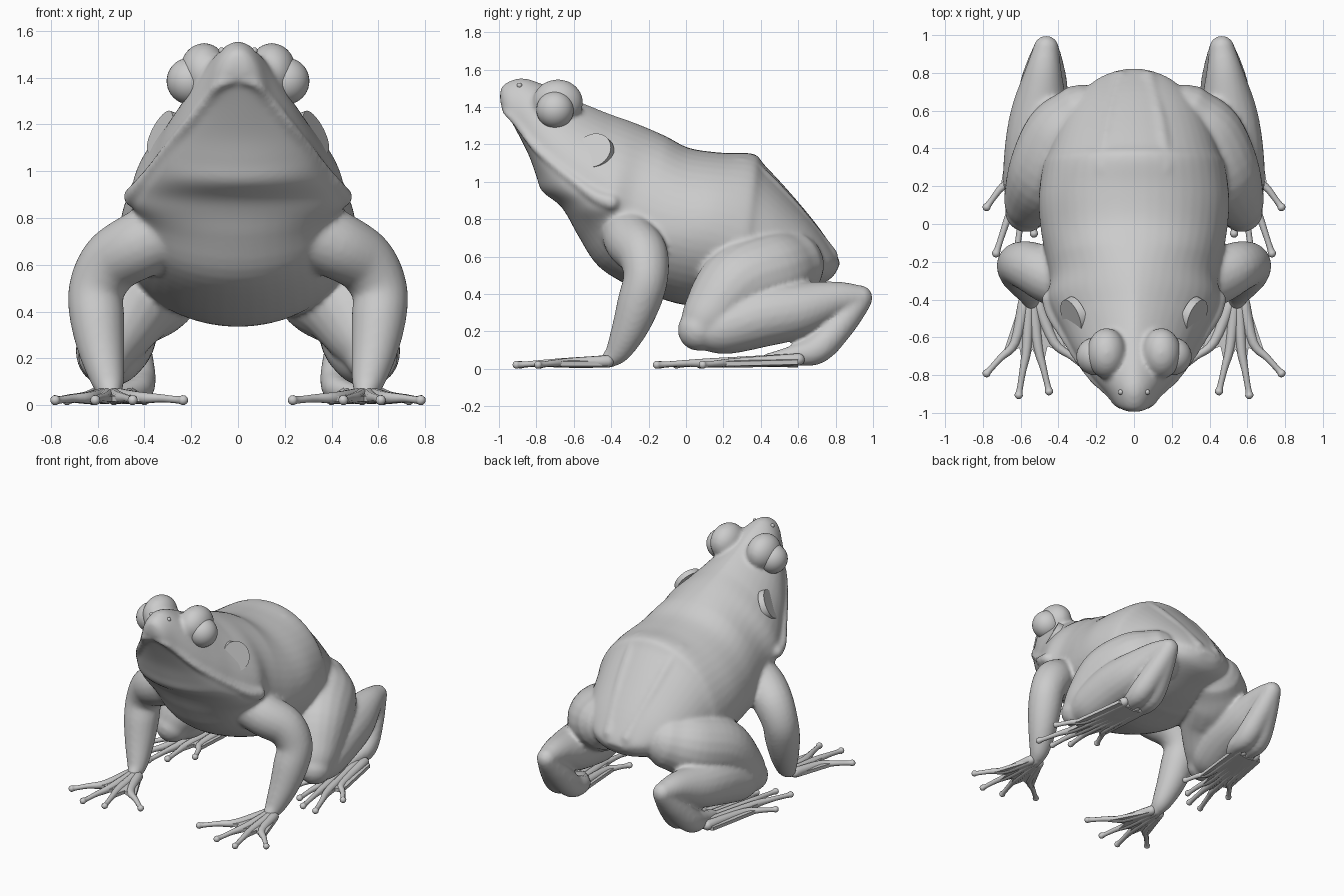
import bpy, bmesh, math
from mathutils import Vector, Matrix

if "Cube" in bpy.data.objects:
    bpy.data.objects.remove(bpy.data.objects["Cube"])


def finish(name, bm, mirror=True, angle=50):
    bmesh.ops.recalc_face_normals(bm, faces=bm.faces[:])
    me = bpy.data.meshes.new(name)
    bm.to_mesh(me)
    bm.free()
    ob = bpy.data.objects.new(name, me)
    bpy.context.collection.objects.link(ob)
    if mirror:
        ob.modifiers.new("mirror", 'MIRROR').use_clip = False
    bpy.ops.object.select_all(action='DESELECT')
    ob.select_set(True)
    bpy.context.view_layer.objects.active = ob
    bpy.ops.object.shade_smooth_by_angle(angle=math.radians(angle))
    return ob


def spline(rows, n):
    """Catmull-Rom through rows of numbers."""
    out = []
    for i in range(len(rows) - 1):
        p0, p1, p2 = rows[max(i - 1, 0)], rows[i], rows[i + 1]
        p3 = rows[min(i + 2, len(rows) - 1)]
        for k in range(n):
            t = k / n
            out.append([0.5 * (2*b + (c - a)*t + (2*a - 5*b + 4*c - d)*t*t + (3*b - a - 3*c + d)*t**3)
                        for a, b, c, d in zip(p0, p1, p2, p3)])
    return out + [list(rows[-1])]


def loft(bm, rings):
    vs = [[bm.verts.new(p) for p in r] for r in rings]
    n = len(vs[0])
    for a, b in zip(vs, vs[1:]):
        for i in range(n):
            bm.faces.new((a[i], a[(i + 1) % n], b[(i + 1) % n], b[i]))
    bm.faces.new(vs[0])
    bm.faces.new(vs[-1])


def tube(bm, rows, sides=20, n=5):
    """Round limb through (x, y, z, radius) rows, with domed ends."""
    pts = spline(rows, n)
    c = [Vector(p[:3]) for p in pts]
    rad = [p[3] for p in pts]
    d0, d1 = (c[0] - c[1]).normalized(), (c[-1] - c[-2]).normalized()
    caps = [(math.sin(a), math.cos(a)) for a in (0.4, 0.8, 1.15, 1.45)]
    c0, r0, c1, r1 = c[0], rad[0], c[-1], rad[-1]
    c = [c0 + d0*r0*s for s, _ in caps[::-1]] + c + [c1 + d1*r1*s for s, _ in caps]
    rad = [r0*k for _, k in caps[::-1]] + rad + [r1*k for _, k in caps]
    rings, u = [], Vector((0.3, 0.2, 1))
    for i in range(len(c)):
        t = (c[min(i + 1, len(c) - 1)] - c[max(i - 1, 0)]).normalized()
        u = (u - t*u.dot(t)).normalized()
        v = t.cross(u)
        rings.append([c[i] + rad[i]*(u*math.cos(a) + v*math.sin(a))
                      for a in (2*math.pi*k/sides for k in range(sides))])
    loft(bm, rings)


def ball(bm, loc, radii):
    m = Matrix.Translation(loc) @ Matrix.Diagonal((*radii, 1))
    bmesh.ops.create_uvsphere(bm, u_segments=32, v_segments=20, radius=1, matrix=m)


body = bmesh.new()
# front leg
tube(body, [(.28, -.31, .75, .15), (.42, -.29, .685, .145), (.54, -.23, .61, .135),
            (.605, -.215, .49, .12), (.60, -.25, .36, .116), (.58, -.30, .22, .097),
            (.555, -.36, .10, .07), (.545, -.41, .05, .047)])
# thigh, shin, and a broad ankle made of two strands
tube(body, [(.28, .55, .55, .19), (.37, .45, .51, .22), (.46, .27, .445, .21),
            (.54, .13, .29, .155), (.57, .07, .21, .115)])
tube(body, [(.57, .09, .20, .105), (.55, .20, .22, .145), (.52, .40, .28, .165),
            (.50, .60, .315, .15), (.48, .80, .37, .10), (.465, .93, .38, .068)])
for x in (.43, .53):
    tube(body, [(.465, .92, .36, .07), (.465*.5 + x*.5, .82, .23, .08), (x, .70, .105, .08),
                (x, .57, .07, .055), (.53, .43, .045, .035)])
# lip, back ridge and upper eyelid
tube(body, [(.02, -.97, 1.39, .018), (.08, -.955, 1.37, .022), (.13, -.90, 1.31, .022),
            (.225, -.81, 1.19, .022), (.31, -.69, 1.08, .024), (.37, -.59, 1.00, .026),
            (.43, -.48, .92, .035), (.445, -.40, .89, .045)])
tube(body, [(.17, .02, 1.11, .03), (.17, .2, 1.08, .035), (.16, .34, 1.075, .045),
            (.13, .55, .875, .045), (.07, .76, .60, .055)])
ball(body, (.145, -.685, 1.425), (.105, .135, .123))
# mirror the limbs, then add the trunk
dup = bmesh.ops.duplicate(body, geom=body.verts[:] + body.edges[:] + body.faces[:])
for v in dup["geom"]:
    if isinstance(v, bmesh.types.BMVert):
        v.co.x *= -1

# trunk stations: top (y, z), side (x, y, z), bottom (y, z)
stations = [
    (-.995, 1.47, .03, -.995, 1.43, -.985, 1.40),
    (-.975, 1.52, .09, -.965, 1.38, -.955, 1.36),
    (-.88, 1.555, .145, -.90, 1.31, -.90, 1.26),
    (-.76, 1.52, .235, -.80, 1.19, -.84, 1.14),
    (-.62, 1.45, .315, -.69, 1.08, -.80, 1.03),
    (-.50, 1.40, .37, -.59, 1.00, -.77, .95),
    (-.40, 1.36, .43, -.48, .92, -.68, .88),
    (-.30, 1.325, .46, -.40, .87, -.63, .81),
    (-.20, 1.285, .445, -.30, .84, -.57, .70),
    (-.10, 1.24, .46, -.20, .80, -.46, .54),
    (.02, 1.18, .49, -.05, .76, -.25, .42),
    (.20, 1.155, .505, .12, .74, .00, .34),
    (.36, 1.15, .485, .30, .68, .25, .345),
    (.42, 1.09, .46, .36, .66, .32, .355),
    (.55, .95, .42, .47, .62, .45, .38),
    (.70, .77, .34, .62, .58, .60, .42),
    (.80, .62, .21, .75, .55, .74, .46),
    (.825, .56, .08, .81, .54, .80, .51),
]
rings = []
for ty, tz, w, sy, sz, by, bz in spline(stations, 4):
    ring = []
    slope = 1 + .4*min(1, max(0, (-.1 - ty)/.3))*min(1, max(0, (ty + .95)/.3))
    for k in range(48):
        a = 2*math.pi*k/48
        s, c = abs(math.sin(a)), math.cos(a)
        up = math.sin(a) > 0
        y, z = (ty, tz) if up else (by, bz)
        x = w*math.copysign(abs(c)**(slope if up else 1), c)
        ring.append((x, sy + (y - sy)*s, sz + (z - sz)*s))
    rings.append(ring)
loft(body, rings)

# fuse everything into one skin
skin = finish("body_and_legs", body, mirror=False, angle=180)
fuse = skin.modifiers.new("fuse", 'REMESH')
fuse.mode, fuse.voxel_size, fuse.use_smooth_shade = 'VOXEL', .013, True
soft = skin.modifiers.new("soften", 'SMOOTH')
soft.factor, soft.iterations = .5, 8

# eyeballs, nostrils, eardrums
for name, loc, r in (("eyeball", (.205, -.70, 1.385), .10), ("nostril", (.07, -.89, 1.515), .014)):
    bm = bmesh.new()
    ball(bm, loc, (r, r, r))
    finish(name, bm)
tilt = Vector((.86, -.34, .45)).to_track_quat('Z', 'Y').to_matrix().to_4x4()
bm = bmesh.new()
bmesh.ops.create_cone(bm, cap_ends=True, segments=40, radius1=.105, radius2=.10, depth=.04,
                      matrix=Matrix.Translation((.318, -.49, 1.16)) @ tilt)
finish("eardrum", bm, angle=30)


# webbed feet: a flat palm and web plus bulb-tipped digits
def foot(name, root, half, tips, split, web):
    root = Vector(root)
    bm = bmesh.new()
    mids, side = [], (len(tips) - 1) / 2
    for i, (x, y) in enumerate(tips):
        out = (side - i)/side
        tip = Vector((x, y, .022))
        start = root + Vector((half*.6*out, 0, 0))
        knuckle = root.lerp(tip, split) - Vector((.02*out, .04*abs(out), 0))
        knuckle.z = .032
        far = knuckle.lerp(tip, .5)
        far.z = .03
        mids.append((knuckle, far))
        near = knuckle.lerp(tip, .88)
        tube(bm, [(*start, .034), (*knuckle, .027), (*far, .018), (*near, .016), (*tip, .022)], 10, 4)
    edge = [root + Vector((half, 0, -.01))]
    for i, (k, f) in enumerate(mids):
        edge.append(k.lerp(f, .9))
        if i + 1 < len(mids):
            edge.append(((k + mids[i + 1][0])/2).lerp((f + mids[i + 1][1])/2, web))
    edge.append(root + Vector((-half, 0, -.01)))
    lift, drop = Vector((0, 0, .008)), Vector((0, 0, -.016))
    tops = [bm.verts.new(p + lift) for p in edge]
    lows = [bm.verts.new(p + drop) for p in edge]
    rt, rl = bm.verts.new(root + lift*2.5), bm.verts.new((root.x, root.y, .008))
    for i in range(len(edge) - 1):
        bm.faces.new((rt, tops[i], tops[i + 1]))
        bm.faces.new((rl, lows[i + 1], lows[i]))
        bm.faces.new((tops[i], lows[i], lows[i + 1], tops[i + 1]))
    bm.faces.new((rt, rl, lows[0], tops[0]))
    bm.faces.new((rt, tops[-1], lows[-1], rl))
    finish(name, bm)


foot("front_foot", (.545, -.42, .04), .06, [(.78, -.79), (.61, -.905), (.45, -.885), (.235, -.78)], .45, .15)
foot("hind_foot", (.52, .60, .05), .12,
     [(.78, .09), (.73, -.155), (.62, -.14), (.53, -.05), (.40, .08)], .57, .25)
